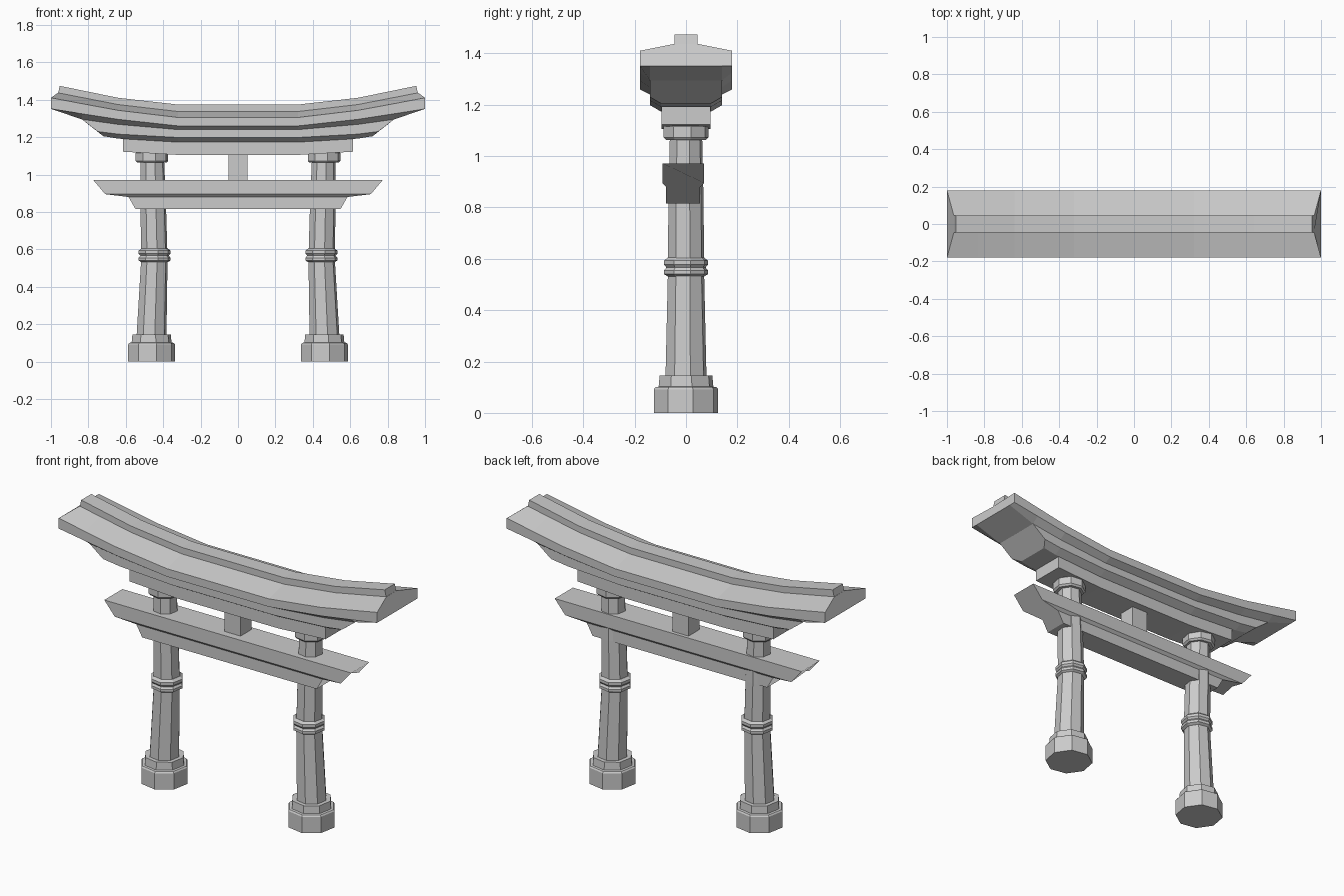
import bpy, bmesh
from math import cos, sin, pi, radians


def skin(name, rings):
    """Join equal-length rings of points into a capped solid."""
    bm = bmesh.new()
    rows = [[bm.verts.new(p) for p in r] for r in rings]
    n = len(rows[0])
    for a, b in zip(rows, rows[1:]):
        for i in range(n):
            j = (i + 1) % n
            bm.faces.new((a[i], a[j], b[j], b[i]))
    bm.faces.new(rows[0])
    bm.faces.new(rows[-1])
    bmesh.ops.recalc_face_normals(bm, faces=bm.faces)
    me = bpy.data.meshes.new(name)
    bm.to_mesh(me)
    bm.free()
    ob = bpy.data.objects.new(name, me)
    bpy.context.collection.objects.link(ob)
    return ob


def beam(name, stations):
    """Beam along x: half profiles (top to bottom, +y) mirrored in y and x."""
    right = [s + [(x, -y, z) for x, y, z in reversed(s)] for s in stations]
    left = [[(-x, y, z) for x, y, z in r] for r in reversed(right)]
    return skin(name, left + right)


def turned(name, rows):
    """Eight-sided upright part from rows of (centre x, radius, z)."""
    turn = radians(12)
    return skin(name, [[(cx + r * cos(turn + k * pi / 4), r * sin(turn + k * pi / 4), z)
                        for k in range(8)] for cx, r, z in rows])


# Ridge cap
beam("roof_ridge", [
    [(.32, .045, 1.374), (.32, .045, 1.33)],
    [(.64, .045, 1.410), (.64, .045, 1.366)],
    [(.953, .045, 1.474), (.963, .045, 1.43)]])

# Curved roof slab with hipped ends
beam("roof", [
    [(.32, .045, 1.337), (.32, .18, 1.305), (.32, .18, 1.26), (.32, .14, 1.24)],
    [(.64, .045, 1.374), (.64, .18, 1.343), (.64, .18, 1.295), (.64, .14, 1.268)],
    [(.835, .045, 1.412), (.835, .18, 1.379), (.835, .18, 1.325), (.835, .14, 1.295)],
    [(.963, .045, 1.437), (1, .18, 1.41), (1, .18, 1.351), (1, .14, 1.351)]])

# Curved beam under the roof, with raked ends
beam("upper_beam", [
    [(.32, .14, 1.245), (.32, .14, 1.198), (.32, .097, 1.173)],
    [(.64, .14, 1.273), (.64, .14, 1.216), (.64, .097, 1.192)],
    [(.84, .14, 1.299), (.75, .14, 1.23), (.72, .097, 1.205)]])

# Narrow beam resting on the columns
beam("support_beam", [
    [(.32, .095, 1.19), (.32, .095, 1.105)],
    [(.615, .095, 1.205), (.615, .095, 1.122)]])

# Lower tie beam, stepped below, set slightly forward
tie = beam("tie_beam", [
    [(.775, .081, .972), (.71, .081, .895), (.585, .066, .88), (.548, .066, .815)]])
tie.location.y = -.011

# Centre strut
beam("centre_strut", [[(.051, .05, 1.115), (.051, .05, .96)]])

# Columns
for side, s in (("left", -1), ("right", 1)):
    turned(side + "_base", [(s * .462, .128, 0), (s * .462, .128, .092), (s * .462, .122, .1),
                            (s * .462, .109, .102), (s * .462, .105, .145)])
    turned(side + "_column", [(s * .463, .082, .12), (s * .447, .072, .55),
                              (s * .453, .070, .82), (s * .458, .064, 1.09)])
    turned(side + "_rings", [(s * .446, r, z) for r, z in
                             ((.072, .531), (.087, .54), (.087, .555), (.078, .566),
                              (.087, .577), (.087, .593), (.072, .605))])
    turned(side + "_capital", [(s * .46, r, z) for r, z in
                               ((.08, 1.063), (.089, 1.073), (.089, 1.115), (.08, 1.125))])
